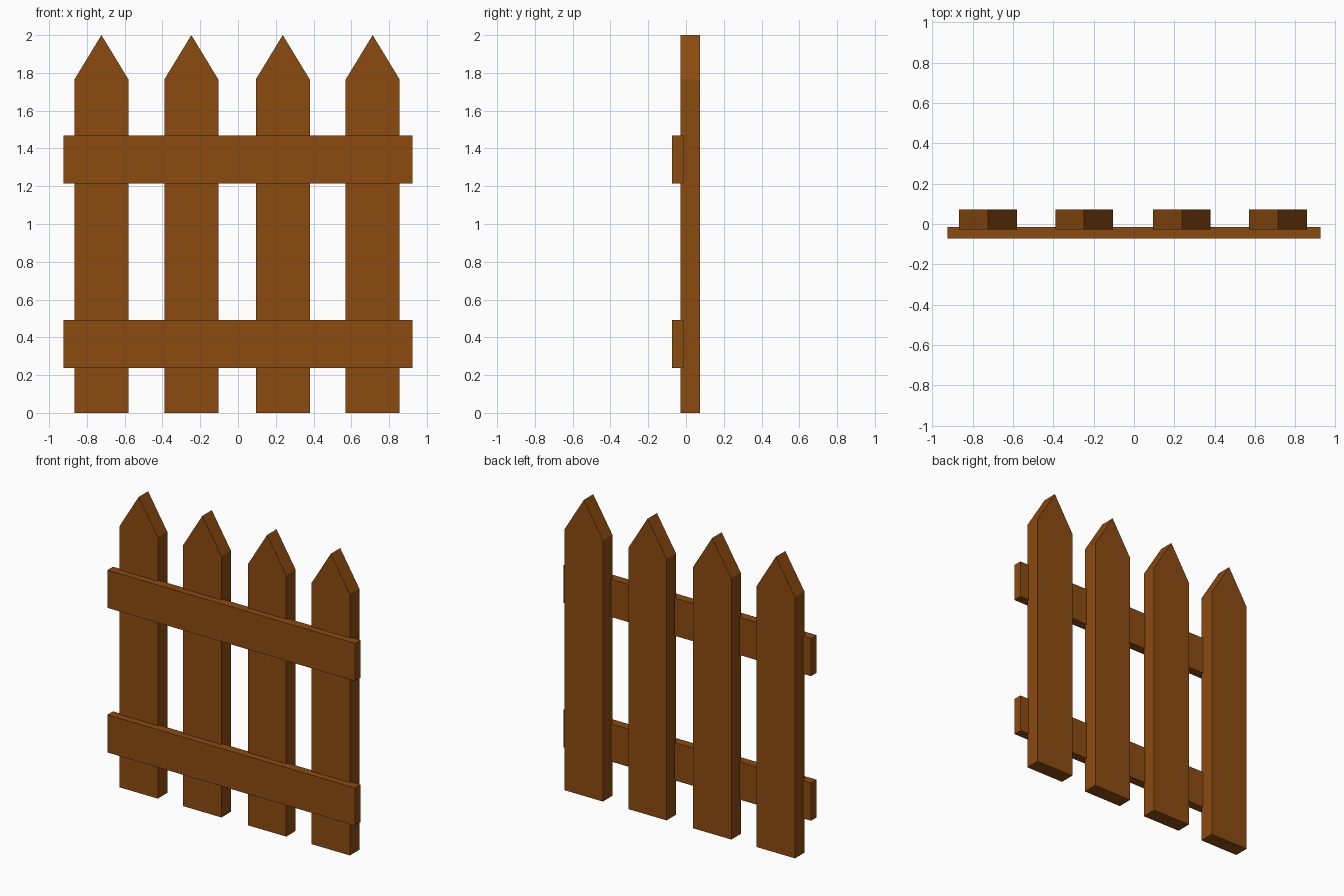
import bpy

if "Cube" in bpy.data.objects:
    bpy.data.objects.remove(bpy.data.objects["Cube"])

wood = bpy.data.materials.new("brown_wood")
wood.diffuse_color = (0.26, 0.07, 0.005, 1)
wood.use_nodes = True
wood.node_tree.nodes["Principled BSDF"].inputs["Base Color"].default_value = wood.diffuse_color


def extrude_profile(name, profile, y_front, y_back):
    """Solid from an (x, z) outline, counter-clockwise seen from the front."""
    n = len(profile)
    verts = [(x, y, z) for y in (y_front, y_back) for x, z in profile]
    faces = [tuple(range(n)), tuple(reversed(range(n, 2 * n)))]
    faces += [(i, i + n, (i + 1) % n + n, (i + 1) % n) for i in range(n)]
    mesh = bpy.data.meshes.new(name)
    mesh.from_pydata(verts, [], faces)
    mesh.materials.append(wood)
    obj = bpy.data.objects.new(name, mesh)
    bpy.context.collection.objects.link(obj)
    return obj


# Pointed pickets
half = 0.143
for i, x in enumerate((-0.723, -0.247, 0.237, 0.713)):
    outline = [(x - half, 0), (x + half, 0), (x + half, 1.765),
               (x, 2.0), (x - half, 1.765)]
    extrude_profile(f"picket_{i + 1}", outline, -0.028, 0.073)

# Horizontal rails, let into the front of the pickets
for name, z0, z1 in (("lower_rail", 0.237, 0.492), ("upper_rail", 1.214, 1.469)):
    outline = [(-0.925, z0), (0.925, z0), (0.925, z1), (-0.925, z1)]
    extrude_profile(name, outline, -0.073, -0.014)
